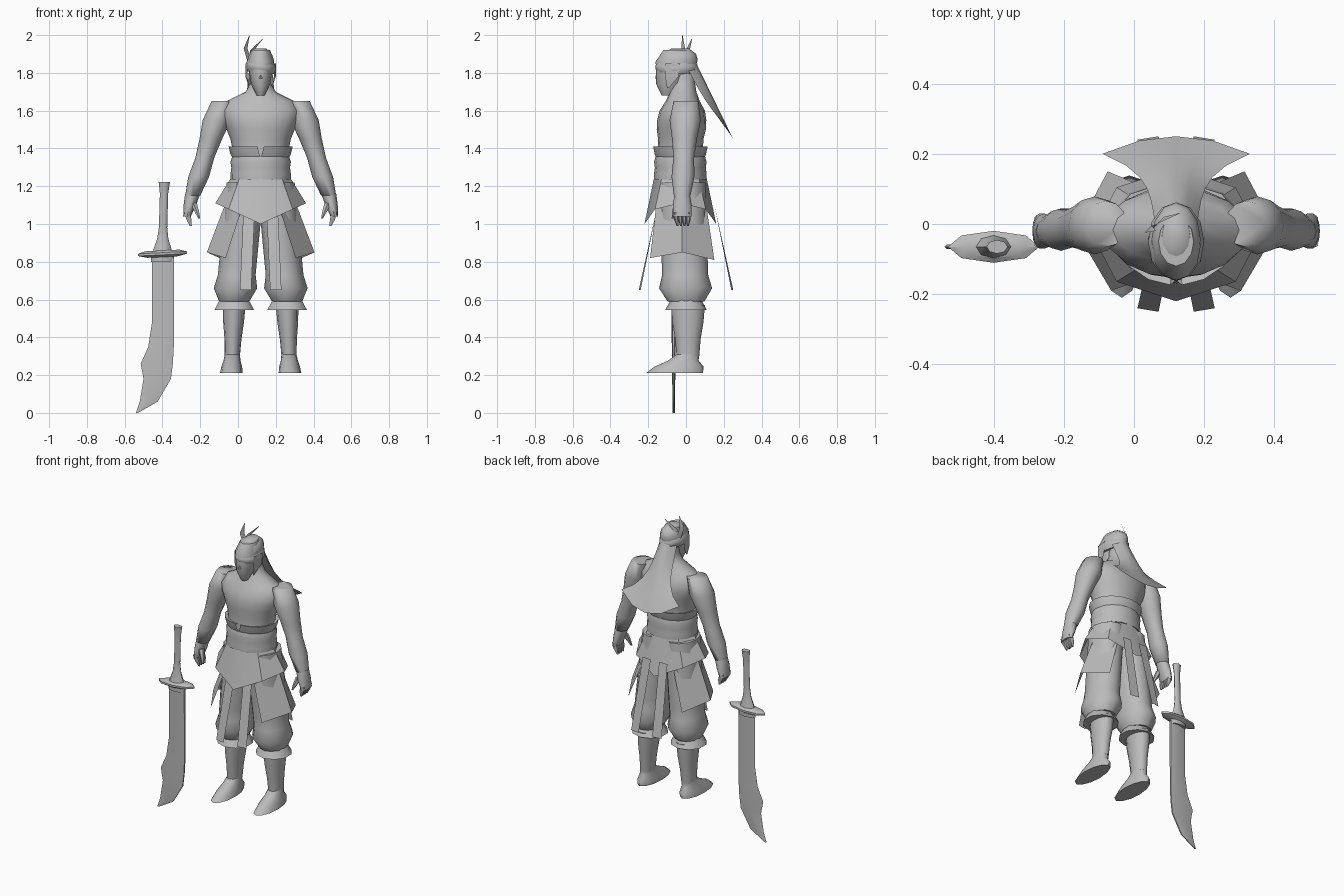
import bpy
from math import cos, sin, pi, radians
from mathutils import Vector

if bpy.data.objects.get("Cube"):
    bpy.data.objects.remove(bpy.data.objects["Cube"])

BODY_X = .12
SWORD_X, SWORD_Y = -.52, -.065   # sword offset from the body

grey = bpy.data.materials.new("plain grey")
grey.use_nodes = True
grey.diffuse_color = (.5, .5, .5, 1)
grey.node_tree.nodes["Principled BSDF"].inputs["Base Color"].default_value = grey.diffuse_color


def skin(name, rows, closed=False, capped=False, sharp=45):
    """Join rows of points with quads into one object."""
    count = len(rows[0])
    vertices = [tuple(point) for row in rows for point in row]
    faces = []
    for level in range(len(rows) - 1):
        for column in range(count if closed else count - 1):
            a = level * count + column
            b = level * count + (column + 1) % count
            faces.append((a, b, b + count, a + count))
    if capped:
        faces.append(tuple(range(count)))
        faces.append(tuple(range(len(vertices) - count, len(vertices))))
    mesh = bpy.data.meshes.new(name)
    mesh.from_pydata(vertices, [], faces)
    mesh.materials.append(grey)
    part = bpy.data.objects.new(name, mesh)
    bpy.context.collection.objects.link(part)
    bpy.ops.object.select_all(action='DESELECT')
    bpy.context.view_layer.objects.active = part
    part.select_set(True)
    bpy.ops.object.mode_set(mode='EDIT')
    bpy.ops.mesh.select_all(action='SELECT')
    bpy.ops.mesh.normals_make_consistent(inside=False)
    bpy.ops.object.mode_set(mode='OBJECT')
    bpy.ops.object.shade_smooth_by_angle(angle=radians(sharp))


def oval(centre, width, depth, sides, gap=0):
    """Horizontal oval starting at the front; a gap leaves it open there."""
    x, y, z = centre
    steps = sides + 1 if gap else sides
    turns = [gap - pi / 2 + (2 * pi - 2 * gap) * step / sides for step in range(steps)]
    return [Vector((x + width * cos(turn), y + depth * sin(turn), z)) for turn in turns]


def tube(name, start, end, widths, depths, side=1, sides=12, tilt=0, sharp=50):
    """Stack ovals evenly from start to end; depths is a list or a ratio to the widths."""
    if not isinstance(depths, list):
        depths = [width * depths for width in widths]
    rows = []
    for level, (width, depth) in enumerate(zip(widths, depths)):
        centre = Vector(start).lerp(Vector(end), level / (len(widths) - 1))
        centre.x = BODY_X + side * centre.x
        row = oval(centre, width, depth, sides)
        for point in row:
            point.z += tilt * (point.x - centre.x)
        rows.append(row)
    skin(name, rows, closed=True, capped=True, sharp=sharp)


def sheet(name, rows, side=1, sharp=30):
    """Thin cloth whose points are offsets from the body centre line."""
    skin(name, [[(BODY_X + side * x, y, z) for x, y, z in row] for row in rows], sharp=sharp)


# Torso and neck
tube("torso", (0, -.035, 1.3), (0, -.01, 1.8),
     [.14, .145, .15, .16, .18, .2, .21, .18, .08, .05, .05],
     [.12, .12, .12, .12, .13, .13, .12, .09, .07, .06, .06], sides=16, sharp=80)

# Head, nose, hair and headband
tube("head", (0, -.1, 1.68), (0, -.05, 1.92), [.02, .05, .06, .07, .05], 1.4)
tube("nose", (0, -.145, 1.82), (0, -.15, 1.77), [.004, .015], 1, sides=4)
tube("hair_cap", (0, -.05, 1.84), (0, -.03, 1.93), [.07, .07, .06, .03], 1.5)
tube("headband", (0, -.05, 1.8), (0, -.05, 1.86), [.07, .08, .08, .07], 1.4, tilt=-.1, sharp=35)

# Upright tails of the headband knot
for name, tip in (("front_knot_tail", (-.06, -.02, 2)), ("back_knot_tail", (.01, .03, 1.98))):
    root, tip = Vector((-.06, -.01, 1.86)), Vector(tip)
    across = Vector((.01, .01, 0))
    bend = root.lerp(tip, .5) - Vector((.02, 0, 0))
    sheet(name, [[root - across, root + across], [bend - across, bend + across],
                 [tip, tip + across / 5]])

# Flared sheet of hair down the back, its edges curving forward
rows = []
for level in range(7):
    t = level / 6
    half = .06 + .03 * t + .12 * t ** 4
    lift = .1 * t * t - .02
    rows.append([(half * u, .05 + .2 * t - .05 * u * u, 1.86 - .41 * t + lift * u * u)
                 for u in (-1, -.5, 0, .5, 1)])
sheet("back_hair", rows, sharp=60)

# Waist sash and its flared collar, notched at the front
tube("sash", (0, -.03, 1.235), (0, -.03, 1.36), [.16, .16, .155, .16, .15], .87, sides=16, sharp=35)
rows = [oval((BODY_X, -.03, z), width, width * .85, 16, gap)
        for z, width, gap in ((1.35, .15, .01), (1.37, .16, .04), (1.41, .17, .1), (1.4, .14, .1))]
skin("sash_collar", rows, sharp=35)

# Overskirt with a hem dropping to points at front and back
waist = oval((BODY_X, -.03, 1.24), .16, .14, 8)
hem = oval((BODY_X, -.03, 1), .24, .19, 8)
for point in hem:
    point.z += .11 * abs(point.x - BODY_X) / .24
skin("overskirt", [waist, hem], closed=True, sharp=30)

for side, word in ((-1, "right_"), (1, "left_")):
    # Temple lock
    sheet(word + "temple_lock", [[(.07, -.11, 1.85), (.08, -.03, 1.85)],
                                 [(.07, -.11, 1.78), (.08, -.04, 1.78)],
                                 [(.06, -.1, 1.72), (.06, -.09, 1.72)]], side)

    # Hanging strips and the panel wrapping the hip
    for facing, place in ((-1, "front_"), (1, "back_")):
        sheet(word + place + "strip", [[(.03, facing * .15, 1.1), (.09, facing * .15, 1.1)],
                                       [(.05, facing * .25, .65), (.11, facing * .24, .65)]], side)
    sheet(word + "hip_panel", [[(.1, -.16, 1.08), (.19, -.02, 1.1), (.1, .11, 1.08)],
                               [(.185, -.19, .82), (.285, -.02, .85), (.195, .15, .81)]], side)

    # Baggy trouser, cuff, boot shaft and long foot
    tube(word + "trouser", (.08, -.02, 1.22), (.14, 0, .59), [.1] * 8 + [.115, .08], 1.22, side)
    tube(word + "cuff", (.14, 0, .6), (.14, 0, .545), [.08, .11], 1, side, sides=10)
    tube(word + "boot_shaft", (.14, .01, .57), (.15, .01, .3), [.06, .055, .045, .04], 1.5, side)
    tube(word + "foot", (.15, .01, .31), (.155, -.06, .212),
         [.04, .045, .055, .06], [.06, .08, .13, .15], side)

    # Arm, palm, fingers and thumb
    tube(word + "arm", (.2, 0, 1.65), (.36, -.02, 1.15),
         [.06, .075, .06, .05, .055, .04], 1.1, side, sharp=80)
    tube(word + "palm", (.36, -.02, 1.16), (.39, -.02, 1.04), [.04, .033, .02], [.04, .05, .05], side)
    for finger in range(4):
        y = .023 * finger - .056
        tube(word + "finger_" + str(finger + 1), (.39, y, 1.06), (.37, y * .8, .99),
             [.016, .016, .006], .8, side, sides=6)
    tube(word + "thumb", (.355, -.045, 1.11), (.325, -.07, 1.03), [.02, .015, .006], 1, side, sides=6)

# Sword grip, guard and blade collar
tube("sword_grip", (SWORD_X + .01, SWORD_Y, 1.222), (SWORD_X, SWORD_Y, .86),
     [.03] + [.022] * 4 + [.03, .05], .65, sides=8)
tube("sword_guard", (SWORD_X, SWORD_Y, .86), (SWORD_X, SWORD_Y, .825),
     [.09, .13, .13, .08], .35, sides=8, tilt=.05, sharp=30)
tube("blade_collar", (SWORD_X, SWORD_Y, .84), (SWORD_X, SWORD_Y, .8), [.06, .06], .45, sides=8)

# Curved blade, thickest along a ridge and thinning to the tip
rows = []
for z, edge, spine in ((.82, -.455, -.34), (.48, -.455, -.34), (.35, -.475, -.34), (.26, -.515, -.345),
                       (.18, -.5, -.355), (.06, -.52, -.425), (0, -.54, -.53)):
    thick = .006 + .012 * z
    ridge = edge + (spine - edge) * .6
    rows.append([(edge, SWORD_Y, z), (ridge, SWORD_Y - thick, z), (spine, SWORD_Y - thick / 2, z),
                 (spine, SWORD_Y + thick / 2, z), (ridge, SWORD_Y + thick, z)])
skin("sword_blade", rows, closed=True, capped=True, sharp=40)
